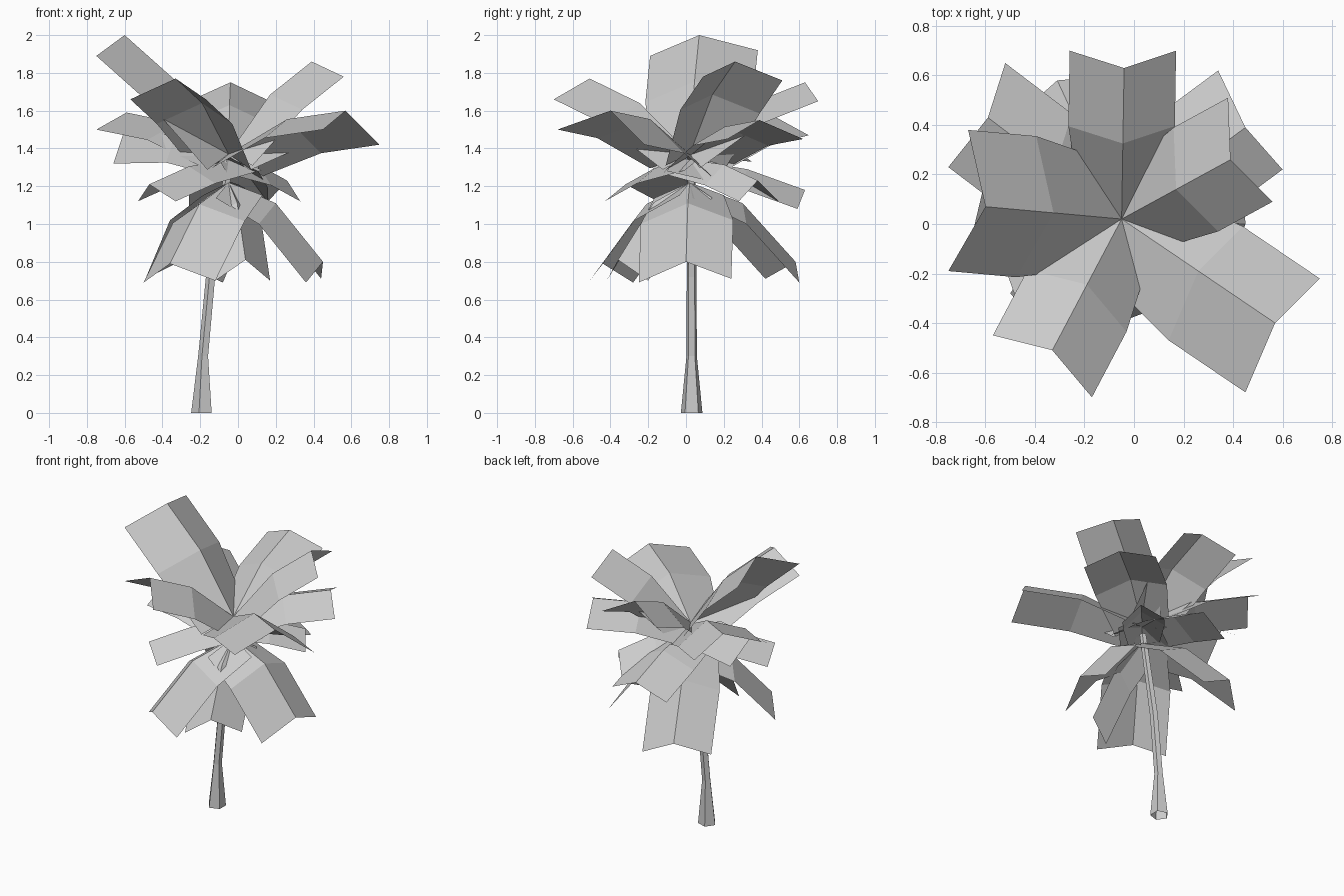
import bpy, bmesh, math
from mathutils import Vector


def make_object(name, bm):
    bmesh.ops.recalc_face_normals(bm, faces=bm.faces)
    me = bpy.data.meshes.new(name)
    bm.to_mesh(me)
    bm.free()
    ob = bpy.data.objects.new(name, me)
    bpy.context.collection.objects.link(ob)


# Trunk: tapered, leaning five-sided open tube (x, z, radius)
bm = bmesh.new()
rings = []
for x, z, r in [(-0.188, 0, 0.06), (-0.182, 0.3, 0.029), (-0.143, 0.72, 0.027), (-0.05, 1.28, 0.022)]:
    rings.append([bm.verts.new((x + r * math.cos(a * math.tau / 5 + 0.63),
                                0.03 + r * math.sin(a * math.tau / 5 + 0.63), z)) for a in range(5)])
for lo, hi in zip(rings, rings[1:]):
    for i in range(5):
        j = (i + 1) % 5
        bm.faces.new((lo[i], lo[j], hi[j], hi[i]))
make_object("trunk", bm)


def leaf(name, root_z, lift, past, left, spine, right):
    """Roof-folded strip bent at the middle; neighbouring strips cross at the crown."""
    root = Vector((-0.05, 0.02, root_z))
    s = Vector(spine)
    mid = (root + s) / 2 + Vector((0, 0, lift))
    root -= (mid - root).normalized() * past
    bm = bmesh.new()
    centre = [bm.verts.new(p) for p in (root, mid, s)]
    for side in (Vector(left), Vector(right)):
        off = side - s
        edge = [bm.verts.new(p) for p in (root + off * 0.75, mid + off, side)]
        for i in range(2):
            bm.faces.new((centre[i], centre[i + 1], edge[i + 1], edge[i]))
    make_object(name, bm)


# Fronds by tier: root height, bend height, root overrun, then tip corner, tip centre, tip corner
tiers = {
    "top_frond": (1.37, 0.07, 0, [
        ((-0.26, 0.70, 1.65), (-0.04, 0.63, 1.75), (0.17, 0.70, 1.65)),
        ((0.38, 0.51, 1.76), (0.39, 0.26, 1.86), (0.56, 0.09, 1.78)),
        ((0.75, -0.22, 1.42), (0.57, -0.40, 1.60), (0.45, -0.68, 1.50)),
        ((-0.17, -0.70, 1.66), (-0.33, -0.51, 1.77), (-0.57, -0.45, 1.66)),
        ((-0.75, -0.19, 1.89), (-0.60, 0.07, 2.00), (-0.67, 0.38, 1.92))]),
    "middle_frond": (1.36, 0.06, 0, [
        ((0.34, 0.62, 1.45), (0.45, 0.39, 1.55), (0.60, 0.22, 1.45)),
        ((-0.52, 0.65, 1.47), (-0.59, 0.43, 1.59), (-0.75, 0.23, 1.50)),
        ((-0.59, 0.35, 1.33), (-0.61, 0.14, 1.47), (-0.66, -0.07, 1.32))]),
    "lower_frond": (1.34, 0.03, 0.09, [
        ((0.16, 0.59, 1.08), (-0.05, 0.63, 1.18), (-0.26, 0.59, 1.08)),
        ((0.33, 0.28, 1.12), (0.26, 0.38, 1.23), (0.16, 0.49, 1.12)),
        ((-0.53, -0.15, 1.12), (-0.47, -0.32, 1.21), (-0.33, -0.43, 1.12))]),
    "drooping_frond": (1.22, 0.10, 0, [
        ((0.36, -0.25, 0.69), (0.45, 0.00, 0.80), (0.44, 0.24, 0.71)),
        ((-0.08, 0.60, 0.69), (-0.31, 0.58, 0.80), (-0.49, 0.42, 0.71)),
        ((-0.50, -0.28, 0.69), (-0.36, -0.44, 0.79), (-0.12, -0.51, 0.70)),
        ((-0.12, -0.42, 0.70), (0.04, -0.36, 0.81), (0.17, -0.20, 0.70))]),
}
for name, (root_z, lift, past, fronds) in tiers.items():
    for i, tip in enumerate(fronds):
        leaf(f"{name}_{i + 1}", root_z, lift, past, *tip)
